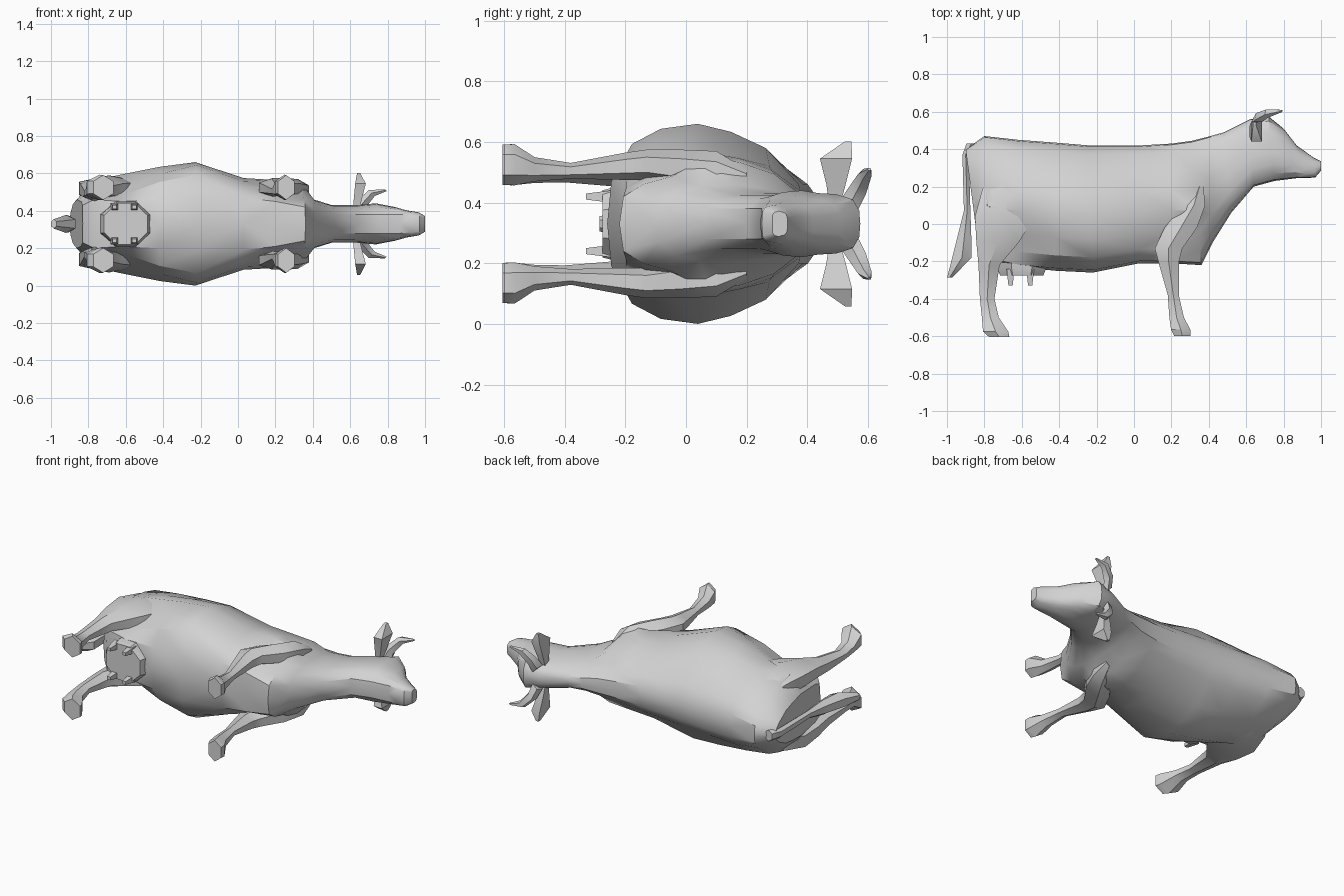
import bpy, bmesh, math
from mathutils import Vector

MID = 0.33          # lateral centre: the animal lies on its side, its back towards +y
X, Y, Z = Vector((1, 0, 0)), Vector((0, 1, 0)), Vector((0, 0, 1))

hide = bpy.data.materials.new("light_grey")
hide.diffuse_color = (0.65, 0.65, 0.65, 1)


def loft(name, rings, angle=35):
    """Skin a list of equal-length point rings and cap both ends."""
    bm = bmesh.new()
    rows = [[bm.verts.new(p) for p in ring] for ring in rings]
    n = len(rows[0])
    for a, b in zip(rows, rows[1:]):
        for i in range(n):
            j = (i + 1) % n
            bm.faces.new((a[i], a[j], b[j], b[i]))
    bm.faces.new(rows[0][::-1])
    bm.faces.new(rows[-1])
    bmesh.ops.triangulate(bm, faces=bm.faces[:])
    bmesh.ops.recalc_face_normals(bm, faces=bm.faces[:])
    me = bpy.data.meshes.new(name)
    bm.to_mesh(me)
    bm.free()
    me.materials.append(hide)
    ob = bpy.data.objects.new(name, me)
    bpy.context.collection.objects.link(ob)
    bpy.ops.object.select_all(action='DESELECT')
    ob.select_set(True)
    bpy.context.view_layer.objects.active = ob
    bpy.ops.object.shade_smooth_by_angle(angle=math.radians(angle))
    return ob


def tube(name, path, u, v, side=1, n=6):
    """Path rows: x, y, sideways offset, radius along u, radius along v."""
    rings = []
    for x, y, z, ru, rv in path:
        c = Vector((x, y, MID + side * z))
        rings.append([c + u * ru * math.cos(math.tau * (i + .5) / n)
                      + v * rv * math.sin(math.tau * (i + .5) / n) for i in range(n)])
    return loft(name, rings)


# Trunk, neck and head: top x, top y, bottom x, bottom y,
# top / middle / bottom half width, fullness of the lower flank
stations = [
    (-.90, .40, -.83, -.14, .06, .13, .10, 1),
    (-.80, .47, -.77, -.20, .10, .23, .13, .72),
    (-.62, .45, -.62, -.23, .13, .265, .12, .72),
    (-.42, .435, -.42, -.25, .13, .305, .13, .92),
    (-.24, .42, -.22, -.26, .13, .33, .14, 1),
    (.03, .42, .03, -.21, .11, .245, .14, .98),
    (.20, .43, .20, -.21, .09, .235, .12, .78),
    (.31, .445, .36, -.22, .08, .22, .09, .75),
    (.39, .465, .42, -.10, .06, .13, .06, 1),
    (.48, .49, .52, .06, .05, .10, .05, 1),
    (.62, .56, .64, .20, .06, .10, .05, 1),
    (.72, .575, .75, .23, .08, .11, .05, 1),
    (.80, .51, .87, .245, .06, .09, .05, 1),
    (.87, .42, .93, .245, .045, .072, .045, 1),
    (.96, .355, .97, .25, .04, .062, .04, 1),
    (1.0, .335, 1.0, .285, .03, .042, .03, 1),
]
rings = []
for xt, yt, xb, yb, wt, wm, wb, low in stations:
    half = [(.01, wt * .55), (.07, wt), (.23, wt * .4 + wm * .6), (.40, wm * .92),
            (.56, wm), (.74, wm * .95 * low),
            (.88, (wm * .65 + wb * .35) * low), (.98, wb)]
    loop = [(0, 0)] + half + [(1, 0)] + [(t, -w) for t, w in half[::-1]]
    rings.append([Vector((xt + (xb - xt) * t, yt + (yb - yt) * t, MID + w))
                  for t, w in loop])
loft("body", rings)

# Legs, ears, horns and teats on both sides
hind_leg = [(-.71, .32, .12, .05, .04), (-.70, .18, .17, .13, .07),
            (-.69, .04, .19, .185, .07), (-.73, -.10, .185, .13, .06),
            (-.775, -.22, .17, .065, .048), (-.785, -.40, .165, .045, .028),
            (-.768, -.50, .17, .052, .035), (-.74, -.575, .195, .078, .068),
            (-.72, -.605, .195, .062, .066)]
front_leg = [(.35, .20, .15, .025, .03), (.32, .10, .17, .07, .07),
             (.25, -.02, .185, .10, .06), (.185, -.13, .195, .085, .05),
             (.185, -.20, .19, .064, .045), (.21, -.38, .175, .034, .026),
             (.228, -.50, .18, .045, .04), (.25, -.565, .195, .06, .068),
             (.258, -.598, .195, .05, .066)]
ear = [(.63, .49, .06, .02, .025), (.64, .495, .13, .03, .045),
       (.655, .495, .215, .04, .075), (.645, .535, .272, .012, .015)]
horn = [(.65, .53, .05, .04, .035), (.665, .565, .11, .035, .03),
        (.715, .592, .165, .024, .024), (.79, .605, .18, .007, .007)]
for side, tag in ((1, "left"), (-1, "right")):
    tube("hind_leg_" + tag, hind_leg, X, Z, side)
    tube("front_leg_" + tag, front_leg, X, Z, side)
    tube("ear_" + tag, ear, X, Y, side, 4)
    tube("horn_" + tag, horn, Y, (X - Z * side).normalized(), side, 5)
    for k, x in enumerate((-.66, -.555)):
        tube(f"teat_{tag}_{k}", [(x, -.24, .09, .03, .03), (x, -.33, .09, .016, .014)],
             X, Z, side, 4)

# Udder under the rear belly
tube("udder", [(-.60, -.14, 0, .16, .13), (-.60, -.24, 0, .14, .13),
               (-.60, -.275, 0, .125, .12)], X, Z, n=8)

# Tail with a flared tuft
tube("tail", [(-.87, .43, 0, .03, .035), (-.90, .37, 0, .02, .03),
              (-.892, .07, 0, .02, .025), (-.905, -.05, 0, .04, .045),
              (-.92, -.18, 0, .06, .048), (-.985, -.285, 0, .016, .025)], X, Z)
